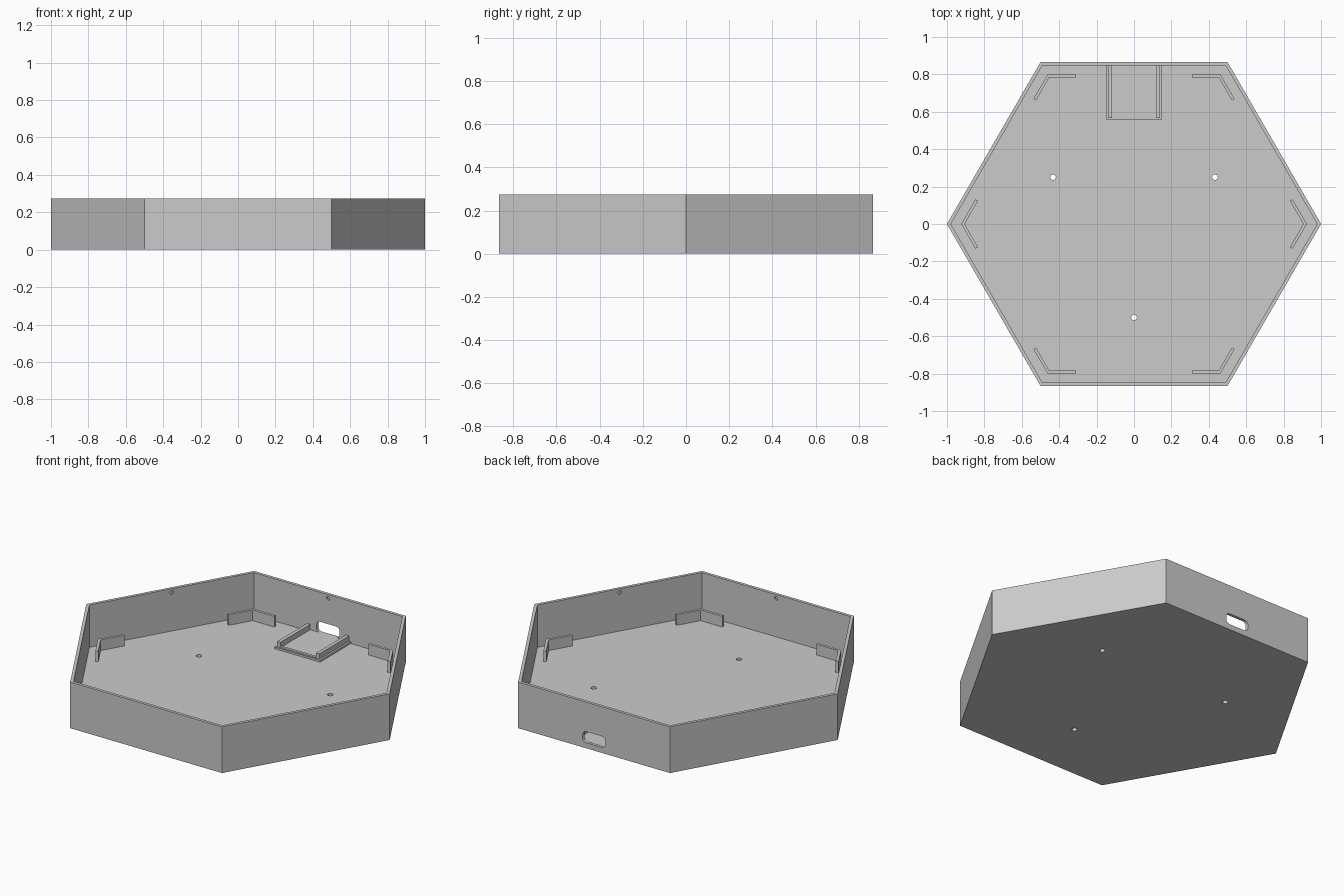
import bpy, bmesh, math
from mathutils import Matrix, Vector

if "Cube" in bpy.data.objects:
    bpy.data.objects.remove(bpy.data.objects["Cube"], do_unlink=True)

HEIGHT, FLOOR, WALL = 0.275, 0.023, 0.018
APOTHEM = math.sqrt(3) / 2
INNER = APOTHEM - WALL

grey = bpy.data.materials.new("plain grey")
grey.use_nodes = True
colour = (0.6, 0.6, 0.6, 1)
grey.diffuse_color = colour
grey.node_tree.nodes["Principled BSDF"].inputs["Base Color"].default_value = colour


def prism(name, points, z0, z1, matrix=Matrix()):
    """Extrude a flat outline from z0 to z1, then place it with a matrix."""
    bm = bmesh.new()
    face = bm.faces.new([bm.verts.new((x, y, z0)) for x, y in points])
    new = bmesh.ops.extrude_face_region(bm, geom=[face])["geom"]
    bmesh.ops.translate(bm, vec=(0, 0, z1 - z0),
                        verts=[v for v in new if isinstance(v, bmesh.types.BMVert)])
    bmesh.ops.transform(bm, matrix=matrix, verts=bm.verts)
    bmesh.ops.recalc_face_normals(bm, faces=bm.faces)
    mesh = bpy.data.meshes.new(name)
    bm.to_mesh(mesh)
    bm.free()
    mesh.materials.append(grey)
    obj = bpy.data.objects.new(name, mesh)
    bpy.context.collection.objects.link(obj)
    return obj


def box(name, x0, x1, y0, y1, z0, z1):
    return prism(name, [(x0, y0), (x1, y0), (x1, y1), (x0, y1)], z0, z1)


def circle(r, n=24, cx=0, cy=0):
    return [(cx + r * math.cos(i * math.tau / n), cy + r * math.sin(i * math.tau / n))
            for i in range(n)]


def rounded_slot(w, h, r, n=6):
    pts = []
    for k, (sx, sy) in enumerate([(1, 1), (-1, 1), (-1, -1), (1, -1)]):
        for i in range(n + 1):
            a = math.pi / 2 * (k + i / n)
            pts.append((sx * (w / 2 - r) + r * math.cos(a), sy * (h / 2 - r) + r * math.sin(a)))
    return pts


def hexagon(apothem):
    return circle(apothem * 2 / math.sqrt(3), 6)


def cut(target, cutter):
    mod = target.modifiers.new("cut", "BOOLEAN")
    mod.operation = "DIFFERENCE"
    mod.solver = "EXACT"
    mod.object = cutter
    bpy.context.view_layer.objects.active = target
    bpy.ops.object.modifier_apply(modifier=mod.name)
    bpy.data.objects.remove(cutter, do_unlink=True)


# Hexagonal tray, hollowed from above
tray = prism("tray", hexagon(APOTHEM), 0, HEIGHT)
cut(tray, prism("hollow", hexagon(INNER), FLOOR, HEIGHT + 0.1))

# Three screw holes through the floor
for k in range(3):
    a = math.radians(30 + 120 * k)
    cut(tray, prism("screw_hole", circle(0.015, 24, 0.5 * math.cos(a), 0.5 * math.sin(a)), -0.1, 0.1))

# Rounded cable opening in the back wall
upright = Matrix.Rotation(math.pi / 2, 4, "X")
cut(tray, prism("cable_opening", rounded_slot(0.152, 0.066, 0.024), -0.05, 0.05,
                Matrix.Translation((0, APOTHEM, 0.066)) @ upright))

# Shallow dimple near the top of each inner wall
for k in range(6):
    place = (Matrix.Rotation(k * math.pi / 3, 4, "Z")
             @ Matrix.Translation((0, INNER, 0.252)) @ upright)
    cut(tray, prism("dimple", circle(0.011, 16), -0.009, 0.009, place))

# Angled bracket inside each corner
OUT, THICK, ARM = 0.8, 0.016, 0.152


def bracket_outline():
    corner = Vector((OUT * 2 / math.sqrt(3), 0))
    inner = Vector(((OUT - THICK) * 2 / math.sqrt(3), 0))
    along = Vector((-0.5, APOTHEM))
    inward = Vector((-APOTHEM, -0.5)) * THICK
    end = corner + along * ARM
    half = [end, end + inward]
    mirrored = [Vector((p.x, -p.y)) for p in reversed(half)]
    return [corner] + half + [inner] + mirrored


for k in range(6):
    prism(f"corner_bracket_{k + 1}", bracket_outline(), FLOOR - 0.002, 0.087,
          Matrix.Rotation(k * math.pi / 3, 4, "Z"))

# Circuit board holder against the back wall
BACK = INNER + 0.004
box("holder_base", -0.15, 0.15, 0.558, BACK, FLOOR - 0.002, 0.034)
box("holder_front_stop", -0.118, 0.118, 0.562, 0.578, 0.03, 0.042)
for side, name in ((-1, "right"), (1, "left")):
    x0, x1 = sorted((side * 0.118, side * 0.139))
    box(f"holder_rail_{name}", x0, x1, 0.567, BACK, 0.03, 0.066)
